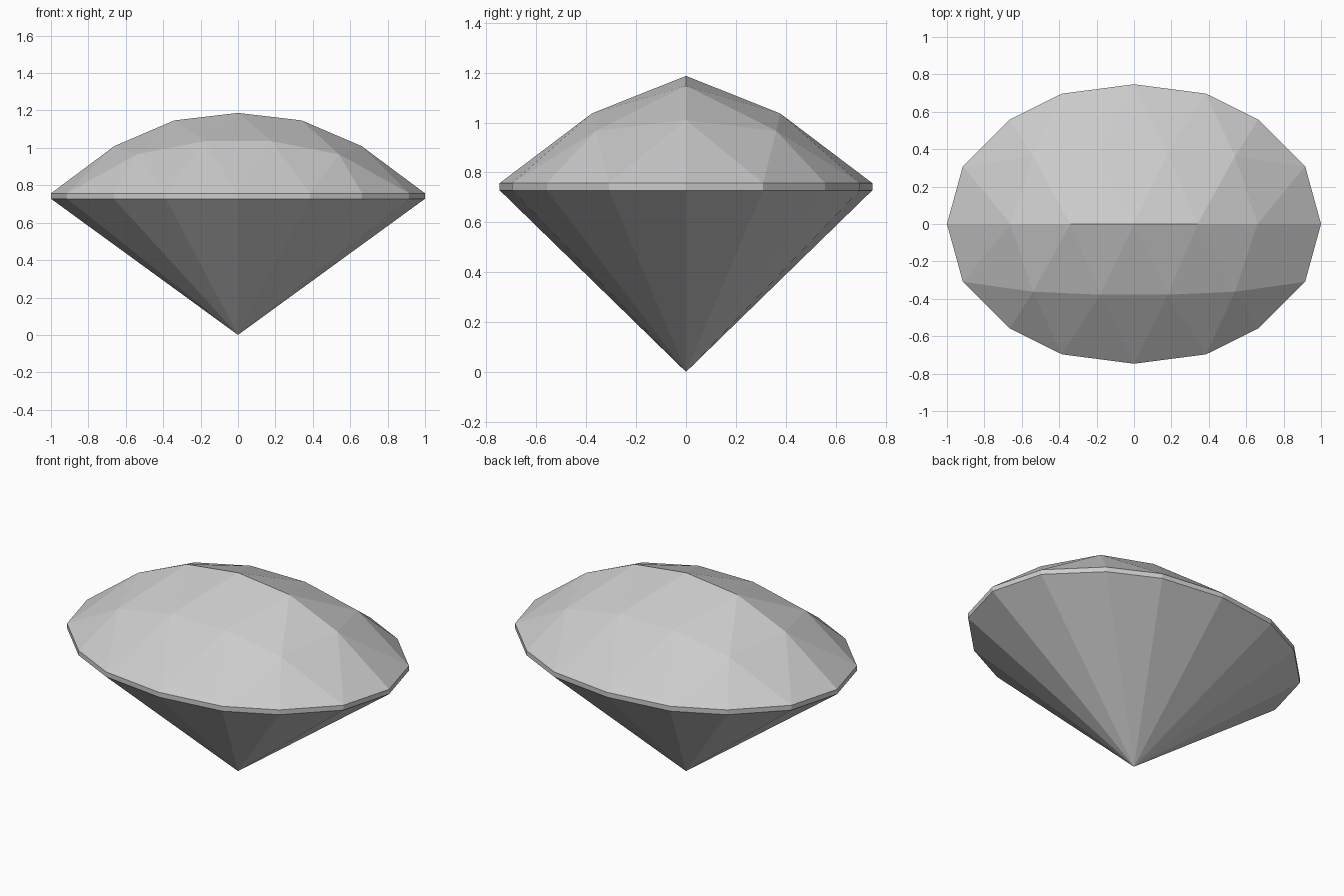
import bpy
import bmesh

cube = bpy.data.objects.get("Cube")
if cube:
    bpy.data.objects.remove(cube, do_unlink=True)

GIRDLE_TOP, GIRDLE_BOTTOM = 0.757, 0.728

grey = bpy.data.materials.new("gem grey")
grey.use_nodes = True
grey.diffuse_color = (0.6, 0.6, 0.6, 1)
grey.node_tree.nodes["Principled BSDF"].inputs["Base Color"].default_value = (0.6, 0.6, 0.6, 1)

# Right half of each facet row, from the middle outwards
ridge = [(0, 0, 1.187), (0.34, 0, 1.147), (0.66, 0, 1.01), (1, 0, GIRDLE_TOP)]
shoulder = [(0.18, 0.378, 1.036), (0.54, 0.362, 0.966), (0.915, 0.309, GIRDLE_TOP)]
rim = [(0, 0.747, GIRDLE_TOP), (0.385, 0.697, GIRDLE_TOP), (0.664, 0.558, GIRDLE_TOP)]


def full_row(half, side):
    """Mirror a half row across x and place it on the front or back."""
    right = [(x, y * side, z) for x, y, z in half]
    left = [(-x, y, z) for x, y, z in reversed(right) if x > 0]
    return left + right


bm = bmesh.new()
rows = [[bm.verts.new(p) for p in full_row(half, side)]
        for half, side in ((rim, -1), (shoulder, -1), (ridge, 1), (shoulder, 1), (rim, 1))]

# Crown: alternating triangles between neighbouring rows
for a, b in zip(rows, rows[1:]):
    short, long = sorted((a, b), key=len)
    for i, v in enumerate(short):
        bm.faces.new((v, long[i], long[i + 1]))
        if i + 1 < len(short):
            bm.faces.new((v, long[i + 1], short[i + 1]))

# Girdle: thin upright band below the crown outline
outline = (rows[0] + [r[-1] for r in rows[1:4]]
           + rows[4][::-1] + [r[0] for r in rows[3:0:-1]])
lower = [bm.verts.new((v.co.x, v.co.y, GIRDLE_BOTTOM)) for v in outline]
tip = bm.verts.new((0, 0, 0))
for i in range(len(outline)):
    j = (i + 1) % len(outline)
    bm.faces.new((outline[i], outline[j], lower[j], lower[i]))
    # Pavilion: one long facet down to the tip
    bm.faces.new((lower[i], lower[j], tip))

bmesh.ops.recalc_face_normals(bm, faces=bm.faces)
mesh = bpy.data.meshes.new("cut_gem")
bm.to_mesh(mesh)
bm.free()
mesh.materials.append(grey)
gem = bpy.data.objects.new("cut_gem", mesh)
bpy.context.collection.objects.link(gem)
